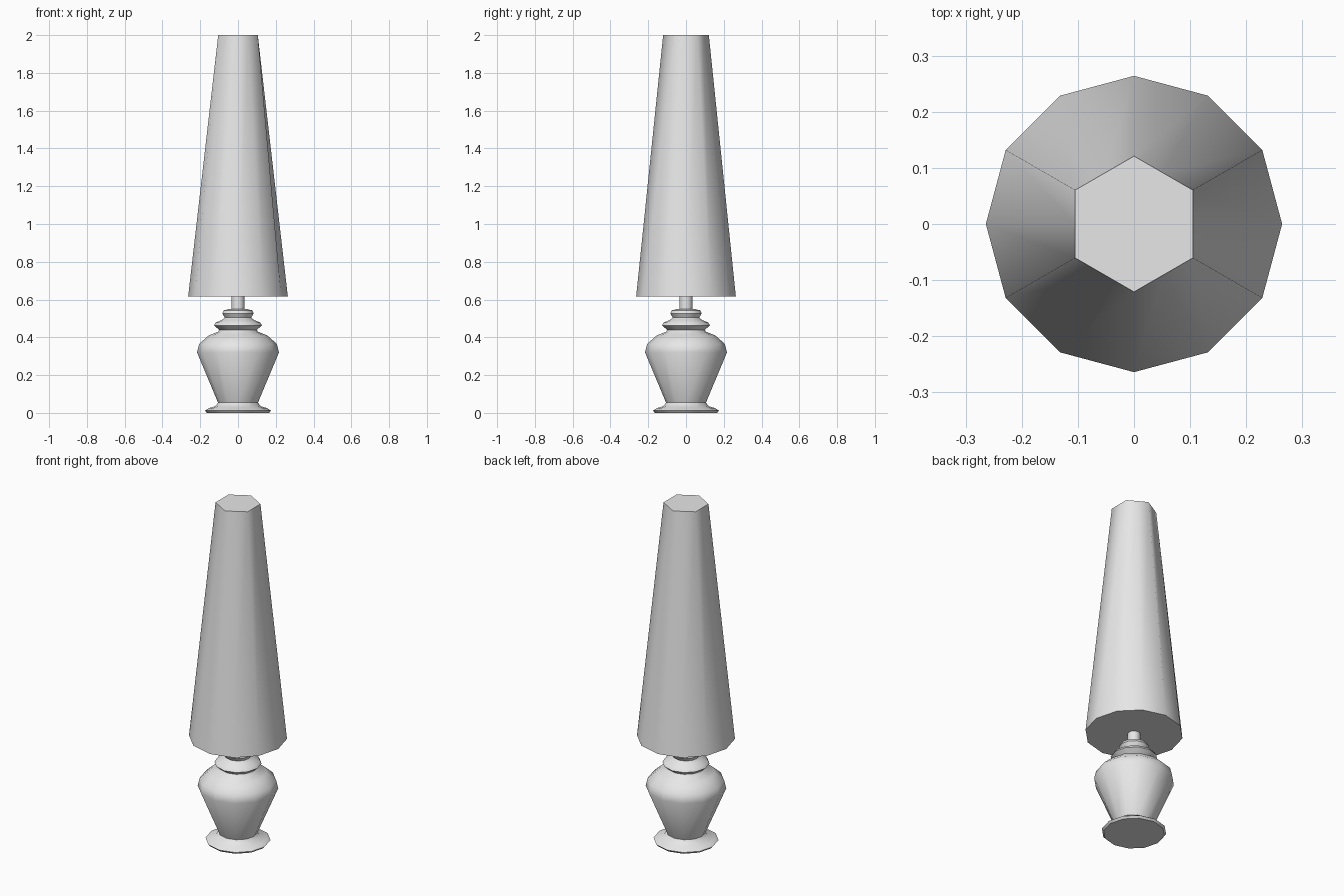
import bpy
import bmesh
from math import cos, sin, pi, radians

cube = bpy.data.objects.get("Cube")
if cube:
    bpy.data.objects.remove(cube, do_unlink=True)

SIDES = 12

grey = bpy.data.materials.new("plain grey")
grey.use_nodes = True
colour = (0.8, 0.8, 0.8, 1)
grey.diffuse_color = colour
grey.node_tree.nodes["Principled BSDF"].inputs["Base Color"].default_value = colour


def lathe(name, profile, shape=None):
    """Turn (radius, height) pairs around z and cap both ends."""
    bm = bmesh.new()
    rings = []
    for level, (r, z) in enumerate(profile):
        ring = []
        for i in range(SIDES):
            a = 2 * pi * i / SIDES
            k = r * (shape(level, i) if shape else 1)
            ring.append(bm.verts.new((k * cos(a), k * sin(a), z)))
        rings.append(ring)
    for low, high in zip(rings, rings[1:]):
        for i in range(SIDES):
            j = (i + 1) % SIDES
            bm.faces.new((low[i], low[j], high[j], high[i]))
    bm.faces.new(rings[0][::-1])
    bm.faces.new(rings[-1])
    mesh = bpy.data.meshes.new(name)
    bm.to_mesh(mesh)
    bm.free()
    mesh.materials.append(grey)
    obj = bpy.data.objects.new(name, mesh)
    bpy.context.collection.objects.link(obj)
    bpy.ops.object.select_all(action="DESELECT")
    obj.select_set(True)
    bpy.context.view_layer.objects.active = obj
    bpy.ops.object.shade_smooth_by_angle(angle=radians(50))
    return obj


# Turned vase with a flared foot and two collars
lathe("vase_base", [
    (0.165, 0), (0.175, 0.012), (0.155, 0.025), (0.12, 0.035), (0.106, 0.055),
    (0.217, 0.32), (0.206, 0.365), (0.155, 0.41), (0.105, 0.43),
    (0.1, 0.44), (0.127, 0.463), (0.118, 0.478), (0.085, 0.492), (0.07, 0.505),
    (0.083, 0.527), (0.075, 0.543), (0.045, 0.55)])

# Stem between vase and shade
lathe("stem", [(0.035, 0.54), (0.035, 0.63)])

# Tall closed shade: twelve sides below, narrowing to a hexagon on top
lathe("shade", [(0.264, 0.615), (0.121, 2)],
      lambda level, i: cos(pi / 6) if level and i % 2 == 0 else 1)
